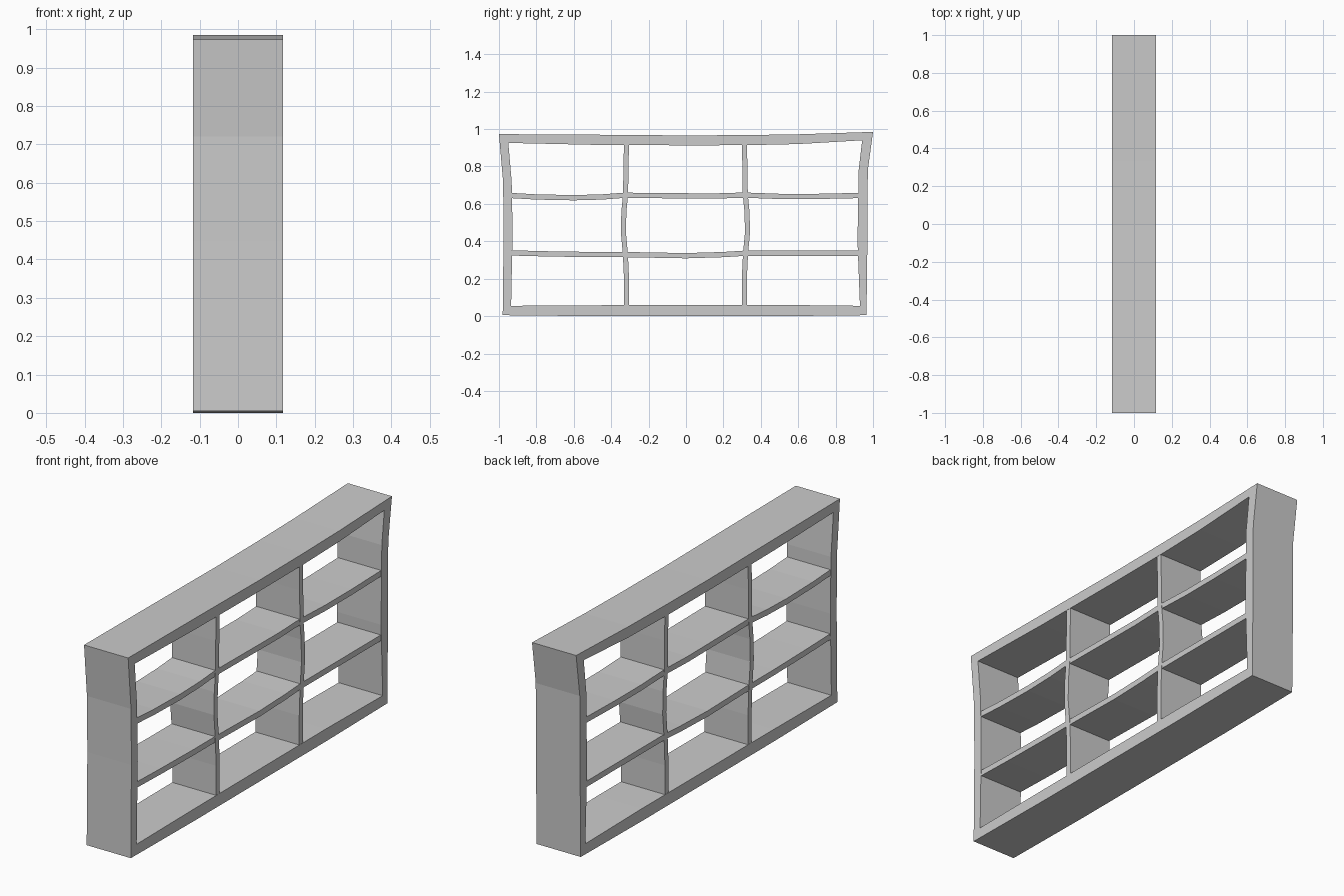
import bpy
import bmesh

cube = bpy.data.objects.get("Cube")
if cube:
    bpy.data.objects.remove(cube)

grey = bpy.data.materials.new("plain grey")
grey.use_nodes = True
colour = (0.6, 0.6, 0.6, 1)
grey.diffuse_color = colour
grey.node_tree.nodes["Principled BSDF"].inputs["Base Color"].default_value = colour


def board(name, pairs, half_depth, closed=False):
    """Extrude a strip of (outer, inner) profile points in y and z along x."""
    bm = bmesh.new()
    rows = []
    for outer, inner in pairs:
        corners = [(-half_depth, *outer), (half_depth, *outer),
                   (half_depth, *inner), (-half_depth, *inner)]
        rows.append([bm.verts.new(c) for c in corners])
    following = rows[1:] + rows[:1] if closed else rows[1:]
    for a, b in zip(rows, following):
        for i in range(len(a)):
            j = (i + 1) % len(a)
            bm.faces.new((a[i], a[j], b[j], b[i]))
    if not closed:
        bm.faces.new(rows[0])
        bm.faces.new(rows[-1])
    bmesh.ops.recalc_face_normals(bm, faces=bm.faces)
    mesh = bpy.data.meshes.new(name)
    bm.to_mesh(mesh)
    bm.free()
    mesh.materials.append(grey)
    obj = bpy.data.objects.new(name, mesh)
    bpy.context.collection.objects.link(obj)
    return obj


def shelf(name, centre_line, thickness=0.028):
    half = thickness / 2
    return board(name, [((y, z + half), (y, z - half)) for y, z in centre_line], 0.115)


def divider(name, centre_line, thickness=0.027):
    half = thickness / 2
    return board(name, [((y - half, z), (y + half, z)) for y, z in centre_line], 0.116)


# Warped outer frame, one closed ring with mitred corners
top = [((-1, .973), (-.95, .926)), ((-.5, .97), (-.5, .916)),
       ((0, .966), (0, .913)), ((.33, .968), (.33, .914)),
       ((.6, .972), (.6, .92))]
right_end = [((1, .985), (.942, .94)), ((.972, .78), (.923, .78)),
             ((.97, .4), (.917, .4))]
bottom = [((.965, .005), (.93, .055)), ((.5, 0), (.5, .06)),
          ((-.5, 0), (-.5, .058))]
left_end = [((-.98, .005), (-.935, .055)), ((-.975, .45), (-.927, .45)),
            ((-.978, .72), (-.932, .72))]
board("outer_frame", top + right_end + bottom + left_end, 0.117, closed=True)

# Upright dividers, bowed outward in the middle
bow = [(.312, .05), (.312, .2), (.318, .33), (.329, .45),
       (.326, .56), (.317, .65), (.315, .8), (.312, .925)]
for side, name in ((-1, "front_divider"), (1, "back_divider")):
    divider(name, [(side * y - .006 * (side < 0), z) for y, z in bow])

# Sagging shelves
shelf("upper_shelf", [(-.94, .645), (-.8, .637), (-.6, .633), (-.45, .637),
                      (-.33, .646), (0, .643), (.15, .642), (.31, .647),
                      (.5, .64), (.7, .64), (.93, .645)])
shelf("lower_shelf", [(-.94, .338), (-.75, .333), (-.5, .329), (-.33, .329),
                      (0, .323), (.2, .329), (.31, .336), (.93, .336)])
